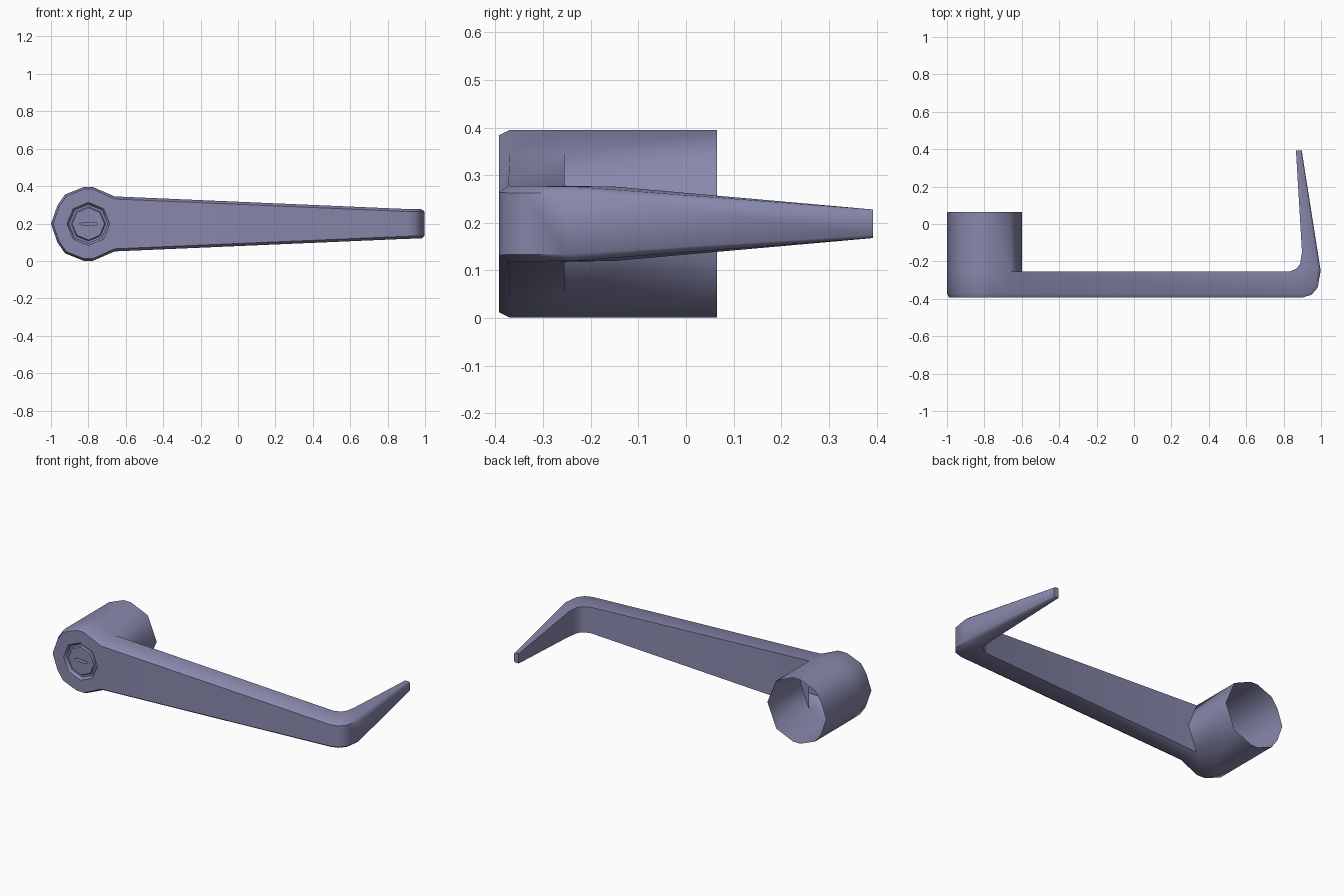
import bpy, bmesh, math
from mathutils import Vector

cube = bpy.data.objects.get("Cube")
if cube:
    bpy.data.objects.remove(cube, do_unlink=True)

# Single painted metal colour
metal = bpy.data.materials.new("slate_violet_metal")
metal.use_nodes = True
COLOUR = (0.25, 0.25, 0.42, 1)
metal.diffuse_color = COLOUR
metal.node_tree.nodes["Principled BSDF"].inputs["Base Color"].default_value = COLOUR

CX, CZ = -0.8, 0.198           # hub axis
FRONT, EDGE, BACK, END = -0.392, -0.37, -0.255, 0.065
BEVEL = 0.022


def finish(bm, name, angle=50):
    bmesh.ops.remove_doubles(bm, verts=bm.verts, dist=0.0004)
    bmesh.ops.recalc_face_normals(bm, faces=bm.faces)
    mesh = bpy.data.meshes.new(name)
    bm.to_mesh(mesh)
    bm.free()
    mesh.materials.append(metal)
    obj = bpy.data.objects.new(name, mesh)
    bpy.context.collection.objects.link(obj)
    bpy.ops.object.select_all(action='DESELECT')
    obj.select_set(True)
    bpy.context.view_layer.objects.active = obj
    bpy.ops.object.shade_smooth_by_angle(angle=math.radians(angle))
    return obj


def ring(bm, points, y):
    return [bm.verts.new((CX + x, y, CZ + z)) for x, z in points]


def skin(bm, a, b, closed=True):
    n = len(a)
    for i in range(n if closed else n - 1):
        j = (i + 1) % n
        bm.faces.new((a[i], a[j], b[j], b[i]))


def fill_between(bm, *loops):
    edges = []
    for loop in loops:
        for a, b in zip(loop, loop[1:] + loop[:1]):
            edges.append(bm.edges.get((a, b)) or bm.edges.new((a, b)))
    bmesh.ops.triangle_fill(bm, edges=edges, use_beauty=True, normal=(0, -1, 0))


# Hub outline, from the arm's upper corner round to its lower corner
half = [(0.14, 0.147), (0.025, 0.197), (-0.025, 0.197), (-0.125, 0.157),
        (-0.165, 0.1)]
outline = half + [(-0.2, 0)] + [(x, -z) for x, z in reversed(half)]
inset = [tuple(Vector(p) * (1 - BEVEL / 2 / Vector(p).length)) for p in outline]
inset[0], inset[-1] = (0.14, 0.133), (0.14, -0.133)

bm = bmesh.new()
front = ring(bm, inset, FRONT)
edge = ring(bm, outline, EDGE)
mid = ring(bm, outline, BACK)
skin(bm, front, edge, closed=False)
skin(bm, edge, mid, closed=False)
# Open sleeve behind the arm
sleeve = outline + [(0.2, 0)]
skin(bm, ring(bm, sleeve, BACK), ring(bm, sleeve, END))


# Lock cylinder: octagonal groove around a disc
def octagon(r):
    return [(r * math.cos(i * math.pi / 4), r * math.sin(i * math.pi / 4))
            for i in range(8)]


steps = [(0.115, FRONT), (0.104, -0.374), (0.092, -0.374), (0.086, -0.384)]
loops = [ring(bm, octagon(r), y) for r, y in steps]
fill_between(bm, front, loops[0])
for a, b in zip(loops, loops[1:]):
    skin(bm, a, b)

# Key slot sunk into the disc
lens = [(-0.05, 0), (-0.03, 0.007), (0.04, 0.007), (0.05, 0),
        (0.03, -0.007), (-0.03, -0.007)]
slot = ring(bm, lens, -0.384)
floor = ring(bm, lens, -0.35)
fill_between(bm, loops[-1], slot)
skin(bm, slot, floor)
bm.faces.new(floor)

# Lever arm stations: outer point, inner point, half height
stations = [
    ((-0.66, FRONT), (-0.66, BACK), 0.147),
    ((0.905, FRONT), (0.83, BACK), 0.08),
    ((0.95, -0.378), (0.865, -0.24), 0.079),
    ((0.982, -0.34), (0.888, -0.215), 0.079),
    ((0.998, -0.25), (0.898, -0.15), 0.078),
    ((0.897, 0.392), (0.866, 0.392), 0.03),
]
previous = None
for k, (outer, inner, h) in enumerate(stations):
    o, i = Vector(outer), Vector(inner)
    last = k == len(stations) - 1
    c = 0.009 if last else BEVEL
    s = o + (i - o).normalized() * c
    dz = 0.006 if last else 0.014
    section = [(i, h), (s, h), (o, h - dz), (o, dz - h), (s, -h), (i, -h)]
    loop = [bm.verts.new((p.x, p.y, CZ + z)) for p, z in section]
    if previous:
        skin(bm, previous, loop)
    previous = loop
# Lever tip
bm.faces.new(previous)

finish(bm, "door_lever")
